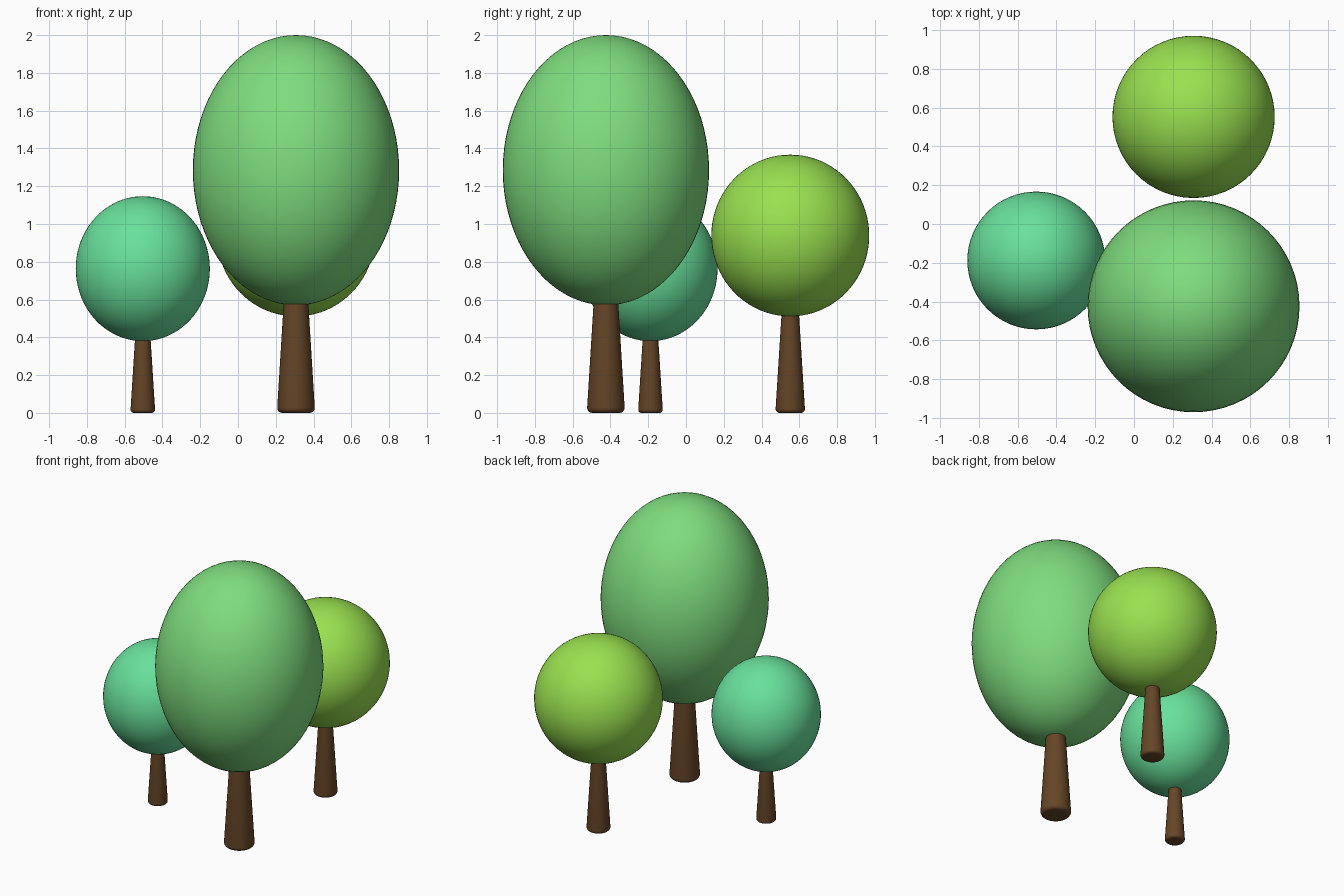
import bpy, bmesh, math

if "Cube" in bpy.data.objects:
    bpy.data.objects.remove(bpy.data.objects["Cube"])


def material(name, rgb):
    m = bpy.data.materials.new(name)
    m.diffuse_color = (*rgb, 1)
    m.use_nodes = True
    m.node_tree.nodes["Principled BSDF"].inputs["Base Color"].default_value = m.diffuse_color
    return m


def add_object(name, bm, mat, loc):
    me = bpy.data.meshes.new(name)
    bm.to_mesh(me)
    bm.free()
    for p in me.polygons:
        p.use_smooth = True
    me.materials.append(mat)
    ob = bpy.data.objects.new(name, me)
    ob.location = loc
    bpy.context.collection.objects.link(ob)


def trunk(name, x, y, r0, r1, h, extra, mat):
    # tapered lathe with a rounded foot, running a little way into the crown
    slope = (r1 - r0) / h
    b = r0 * 0.28
    prof = [(0, 0), (r0 - b, 0)]
    for i in range(1, 6):
        a = math.pi / 2 * i / 5
        prof.append((r0 - b + b * math.sin(a) + slope * b * i / 5, b - b * math.cos(a)))
    top = h + extra
    prof += [(r0 + slope * top, top), (0, top)]
    bm = bmesh.new()
    vs = [bm.verts.new((r, 0, z)) for r, z in prof]
    es = [bm.edges.new(p) for p in zip(vs, vs[1:])]
    bmesh.ops.spin(bm, geom=vs + es, cent=(0, 0, 0), axis=(0, 0, 1),
                   angle=2 * math.pi, steps=48, use_merge=True)
    bmesh.ops.remove_doubles(bm, verts=bm.verts, dist=1e-5)
    bmesh.ops.recalc_face_normals(bm, faces=bm.faces)
    for e in bm.edges:
        if len(e.link_faces) == 2 and e.calc_face_angle() > math.radians(40):
            e.smooth = False
    add_object(name, bm, mat, (x, y, 0))


def crown(name, x, y, r, z0, z1, mat):
    # egg-shaped foliage
    bm = bmesh.new()
    bmesh.ops.create_uvsphere(bm, u_segments=64, v_segments=40, radius=1)
    bmesh.ops.scale(bm, vec=(r, r, (z1 - z0) / 2), verts=bm.verts)
    add_object(name, bm, mat, (x, y, (z0 + z1) / 2))


bark = material("bark", (0.13, 0.06, 0.02))

# name, x, y, crown radius, crown bottom, crown top, trunk base and top radius, colour
trees = [
    ("large", 0.307, -0.424, 0.546, 0.570, 2.000, 0.101, 0.066, (0.21, 0.72, 0.21)),
    ("medium", 0.307, 0.552, 0.418, 0.511, 1.367, 0.079, 0.047, (0.32, 0.75, 0.08)),
    ("small", -0.504, -0.188, 0.355, 0.380, 1.147, 0.066, 0.042, (0.14, 0.75, 0.33)),
]
for name, x, y, r, z0, z1, r0, r1, rgb in trees:
    trunk(name + "_tree_trunk", x, y, r0, r1, z0, 0.1, bark)
    crown(name + "_tree_crown", x, y, r, z0, z1, material(name + "_leaves", rgb))
